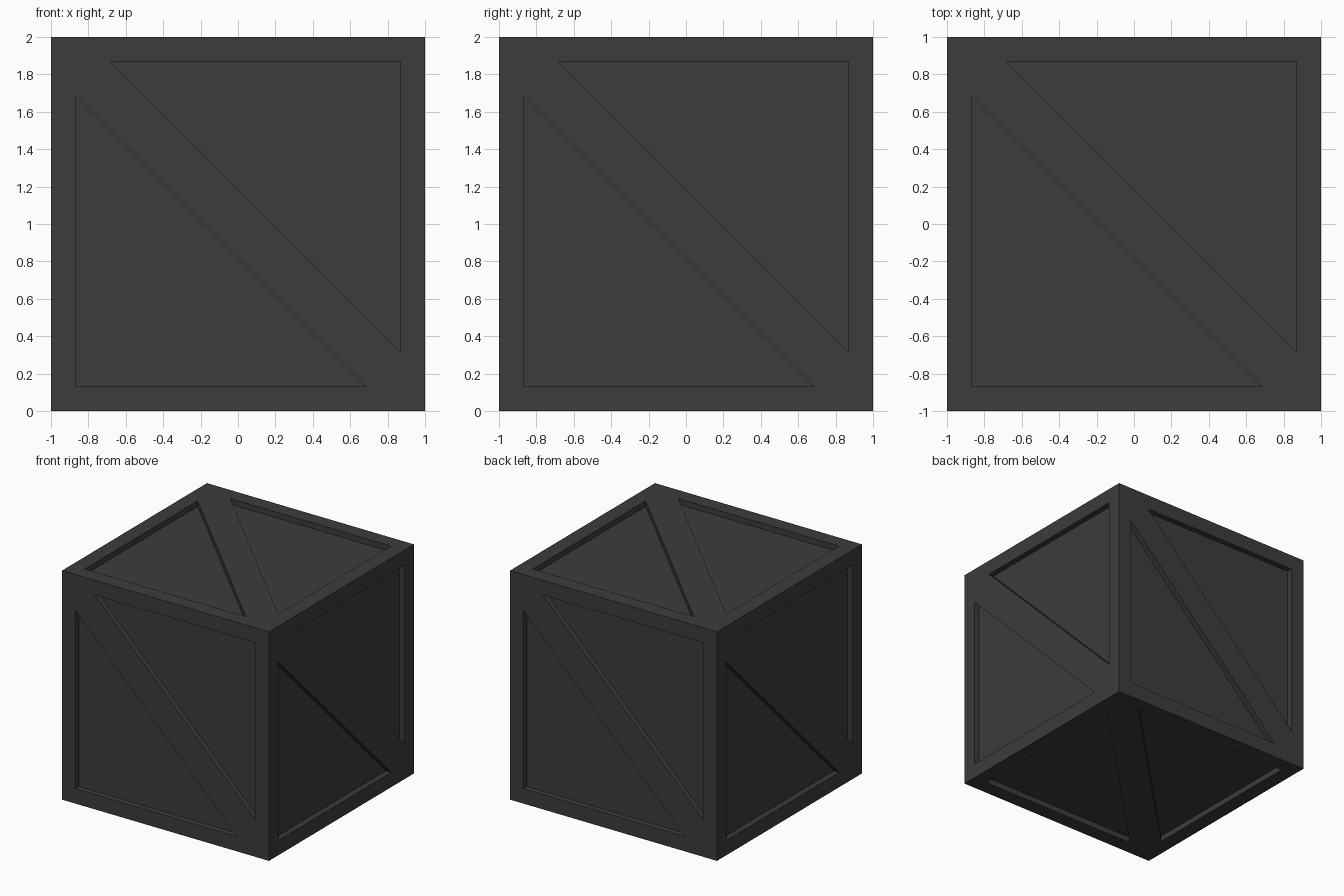
import bpy, bmesh
from math import pi
from mathutils import Matrix, Vector

if "Cube" in bpy.data.objects:
    bpy.data.objects.remove(bpy.data.objects["Cube"])

HALF = 1.0      # half the crate size
RIM = 0.87      # inner edge of the border boards
TIP = 0.685     # where the diagonal brace meets the border
DEPTH = 0.05    # how far the panels are sunk

# front side layout (x, z): corners, lower-left triangle, upper-right triangle
POINTS = [(-HALF, -HALF), (HALF, -HALF), (HALF, HALF), (-HALF, HALF),
          (-RIM, -RIM), (TIP, -RIM), (-RIM, TIP),
          (RIM, RIM), (-TIP, RIM), (RIM, -TIP)]
BOARDS = [(0, 1, 5, 4), (1, 2, 7, 9), (2, 3, 8, 7), (3, 0, 4, 6),
          (3, 6, 5, 1, 9, 8)]
PANELS = [(4, 5, 6), (7, 8, 9)]


def add_side(bm, rot):
    """One braced side: flush boards plus two sunken triangular panels."""
    outer = [bm.verts.new(rot @ Vector((x, -HALF, z))) for x, z in POINTS]
    for board in BOARDS:
        bm.faces.new([outer[i] for i in board])
    for tri in PANELS:
        top = [outer[i] for i in tri]
        low = [bm.verts.new(v.co + rot @ Vector((0, DEPTH, 0))) for v in top]
        bm.faces.new(low)
        for i in range(3):
            j = (i + 1) % 3
            bm.faces.new((top[i], top[j], low[j], low[i]))


bm = bmesh.new()
# four walls, then top and bottom
rotations = [Matrix.Rotation(k * pi / 2, 3, 'Z') for k in range(4)]
rotations += [Matrix.Rotation(a, 3, 'X') for a in (-pi / 2, pi / 2)]
for rot in rotations:
    add_side(bm, rot)

# weld the sides into one closed crate
bmesh.ops.remove_doubles(bm, verts=bm.verts, dist=0.001)
bmesh.ops.recalc_face_normals(bm, faces=bm.faces)
bmesh.ops.translate(bm, verts=bm.verts, vec=(0, 0, HALF))

mesh = bpy.data.meshes.new("crate")
bm.to_mesh(mesh)
bm.free()
crate = bpy.data.objects.new("crate", mesh)
bpy.context.collection.objects.link(crate)

# dark grey finish
mat = bpy.data.materials.new("dark_grey")
mat.diffuse_color = (0.045, 0.045, 0.045, 1)
mat.use_nodes = True
mat.node_tree.nodes["Principled BSDF"].inputs["Base Color"].default_value = mat.diffuse_color
mesh.materials.append(mat)
